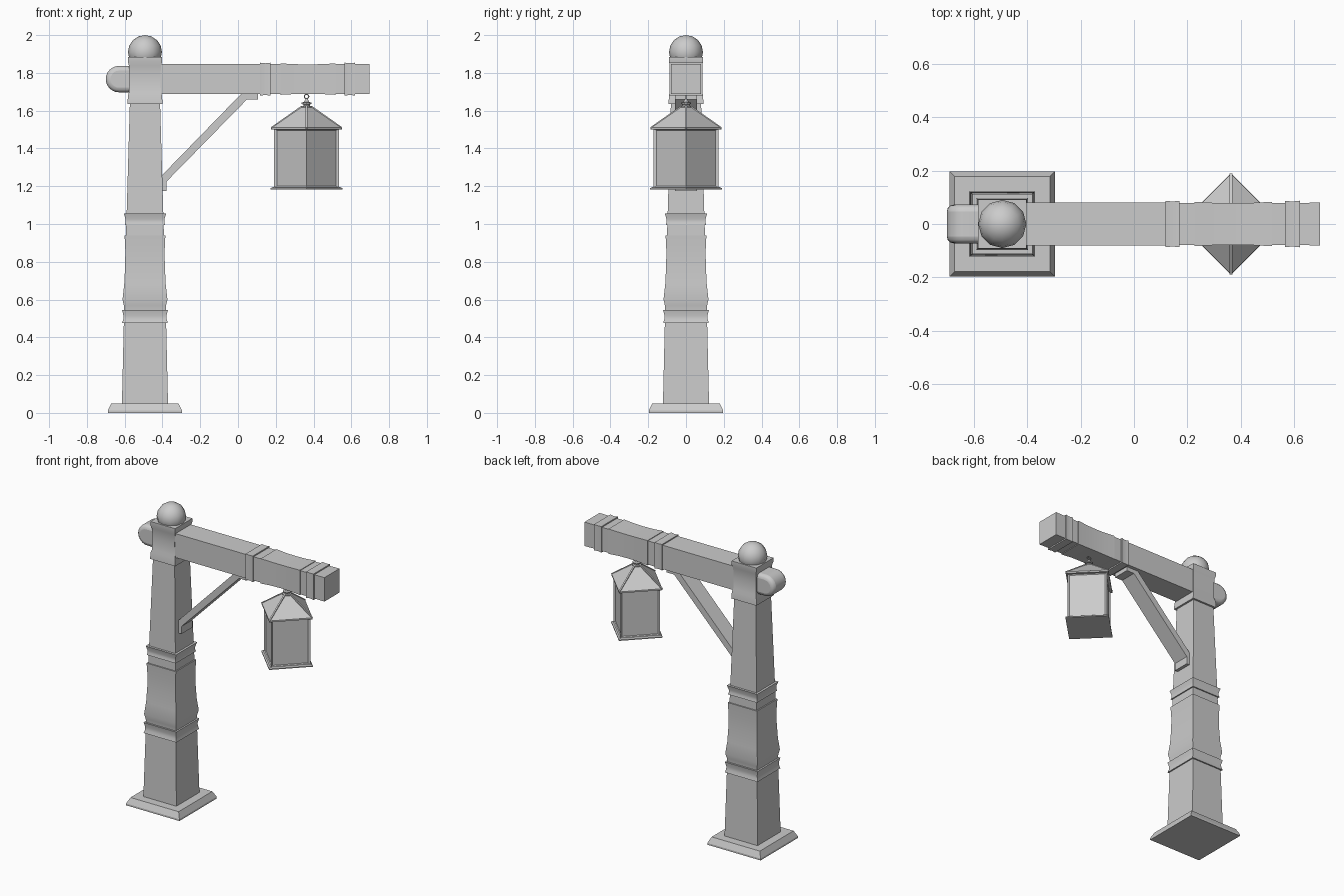
import bpy, bmesh, math
from mathutils import Matrix, Vector

if "Cube" in bpy.data.objects:
    bpy.data.objects.remove(bpy.data.objects["Cube"])

PX = -0.4925          # post centre x
BZ = 1.767            # beam centre height
LX = 0.363            # lantern centre x
R2 = math.sqrt(2)


def finish(name, bm, matrix=Matrix()):
    bmesh.ops.recalc_face_normals(bm, faces=bm.faces)
    me = bpy.data.meshes.new(name)
    bm.to_mesh(me)
    bm.free()
    me.transform(matrix)
    ob = bpy.data.objects.new(name, me)
    bpy.context.collection.objects.link(ob)
    return ob


def smooth(ob, angle=40):
    bpy.ops.object.select_all(action='DESELECT')
    ob.select_set(True)
    bpy.context.view_layer.objects.active = ob
    bpy.ops.object.shade_smooth_by_angle(angle=math.radians(angle))


def loft(name, profile, matrix=Matrix(), sides=4):
    """Stack of regular sections along z; profile = (half width, z)."""
    bm = bmesh.new()
    rings = []
    k = R2 if sides == 4 else 1
    for r, z in profile:
        rings.append([bm.verts.new((r * k * math.cos(a), r * k * math.sin(a), z))
                      for a in (math.tau * (i + .5) / sides for i in range(sides))])
    for a, b in zip(rings, rings[1:]):
        for i in range(sides):
            j = (i + 1) % sides
            bm.faces.new((a[i], a[j], b[j], b[i]))
    bm.faces.new(rings[0])
    bm.faces.new(rings[-1])
    return finish(name, bm, matrix)


def extrude_y(name, pts, half):
    """Side profile in x, z extruded symmetrically along y."""
    bm = bmesh.new()
    f = bm.faces.new([bm.verts.new((x, -half, z)) for x, z in pts])
    out = bmesh.ops.extrude_face_region(bm, geom=[f])
    vs = [v for v in out['geom'] if isinstance(v, bmesh.types.BMVert)]
    bmesh.ops.translate(bm, verts=vs, vec=(0, 2 * half, 0))
    return finish(name, bm)


at_post = Matrix.Translation((PX, 0, 0))

# Base plinth
loft("base", [(.197, 0), (.197, .012), (.178, .05)], at_post)

# Tapered post with hollowed bands
post = loft("post", [
    (.122, .045), (.112, .475),
    (.121, .475), (.115, .495), (.114, .515), (.121, .545),
    (.110, .545), (.112, .57), (.119, .60),
    (.110, .68), (.105, .78), (.104, .86), (.108, .94),
    (.100, .94), (.099, .995),
    (.107, .995), (.103, 1.01), (.103, 1.025), (.112, 1.055),
    (.097, 1.055), (.080, 1.64)], at_post)
smooth(post, 30)

# Post head
head = loft("post_head", [(.093, 1.635), (.090, 1.68), (.084, 1.70), (.082, 1.78),
                          (.085, 1.84), (.091, 1.86), (.091, 1.885)], at_post)
smooth(head, 30)

# Ball finial
bm = bmesh.new()
bmesh.ops.create_uvsphere(bm, u_segments=12, v_segments=8, radius=.09)
smooth(finish("ball_finial", bm, Matrix.Translation((PX, 0, 1.91))), 60)

# Rounded beam end behind the post
r, cx = .07, -.63
arc = [(cx - r * math.sin(math.pi * i / 12), BZ + r * math.cos(math.pi * i / 12))
       for i in range(13)]
tail = extrude_y("beam_tail", [(-.50, BZ + r)] + arc + [(-.50, BZ - r)], .072)
bv = tail.modifiers.new("bevel", 'BEVEL')
bv.width, bv.segments, bv.angle_limit = .025, 3, math.radians(50)
smooth(tail, 45)

# Beam with bands (lofted along x)
along_x = Matrix.Translation((0, 0, BZ)) @ Matrix.Rotation(math.pi / 2, 4, 'Y')
beam = loft("beam", [
    (.080, -.48), (.080, .117), (.087, .117), (.084, .144), (.087, .171),
    (.079, .171), (.079, .226), (.083, .226), (.079, .30), (.078, .37),
    (.079, .44), (.083, .516), (.079, .516), (.079, .565),
    (.087, .565), (.084, .592), (.087, .62), (.079, .62), (.080, .695)], along_x)
smooth(beam, 30)

# Diagonal brace
extrude_y("brace", [(-.415, 1.175), (-.378, 1.175), (-.378, 1.225), (.048, 1.66),
                    (.105, 1.66), (.105, 1.692), (.02, 1.692), (-.415, 1.245)], .057)

# Lantern, turned 45 degrees
turn = Matrix.Translation((LX, 0, 0)) @ Matrix.Rotation(math.pi / 4, 4, 'Z')
s = 1 / R2
loft("lantern_floor", [(.190 * s, 1.183), (.190 * s, 1.190), (.178 * s, 1.196)], turn)
body = loft("lantern_body", [(.172 * s, 1.19), (.172 * s, 1.506)])
bm = bmesh.new()
bm.from_mesh(body.data)
walls = [f for f in bm.faces if abs(f.normal.z) < .5]
bmesh.ops.inset_individual(bm, faces=walls, thickness=.016, depth=-.01)
bm.to_mesh(body.data)
bm.free()
body.data.transform(turn)
loft("lantern_roof", [(.188 * s, 1.500), (.188 * s, 1.510), (.026 * s, 1.622)], turn)

# Hip ribs of the roof
for i in range(4):
    a = i * math.pi / 2
    d = Vector((math.cos(a), math.sin(a), 0))
    p = Vector((LX, 0, 1.508)) + d * .186
    q = Vector((LX, 0, 1.622)) + d * .024
    rot = (q - p).to_track_quat('Z', 'Y').to_matrix().to_4x4()
    loft(f"roof_rib_{i + 1}", [(.005, 0), (.005, (q - p).length)],
         Matrix.Translation(p) @ rot)

# Turned cap and hanging ring
centre = Matrix.Translation((LX, 0, 0))
loft("lantern_cap", [(.028, 1.617), (.028, 1.624), (.018, 1.626), (.018, 1.633),
                     (.027, 1.635), (.027, 1.642), (.014, 1.646), (.006, 1.662)], centre, 10)
bpy.ops.mesh.primitive_torus_add(location=(LX, 0, 1.675), rotation=(math.pi / 2, 0, 0),
                                 major_radius=.012, minor_radius=.003,
                                 major_segments=12, minor_segments=6)
bpy.context.object.name = "hanging_ring"
